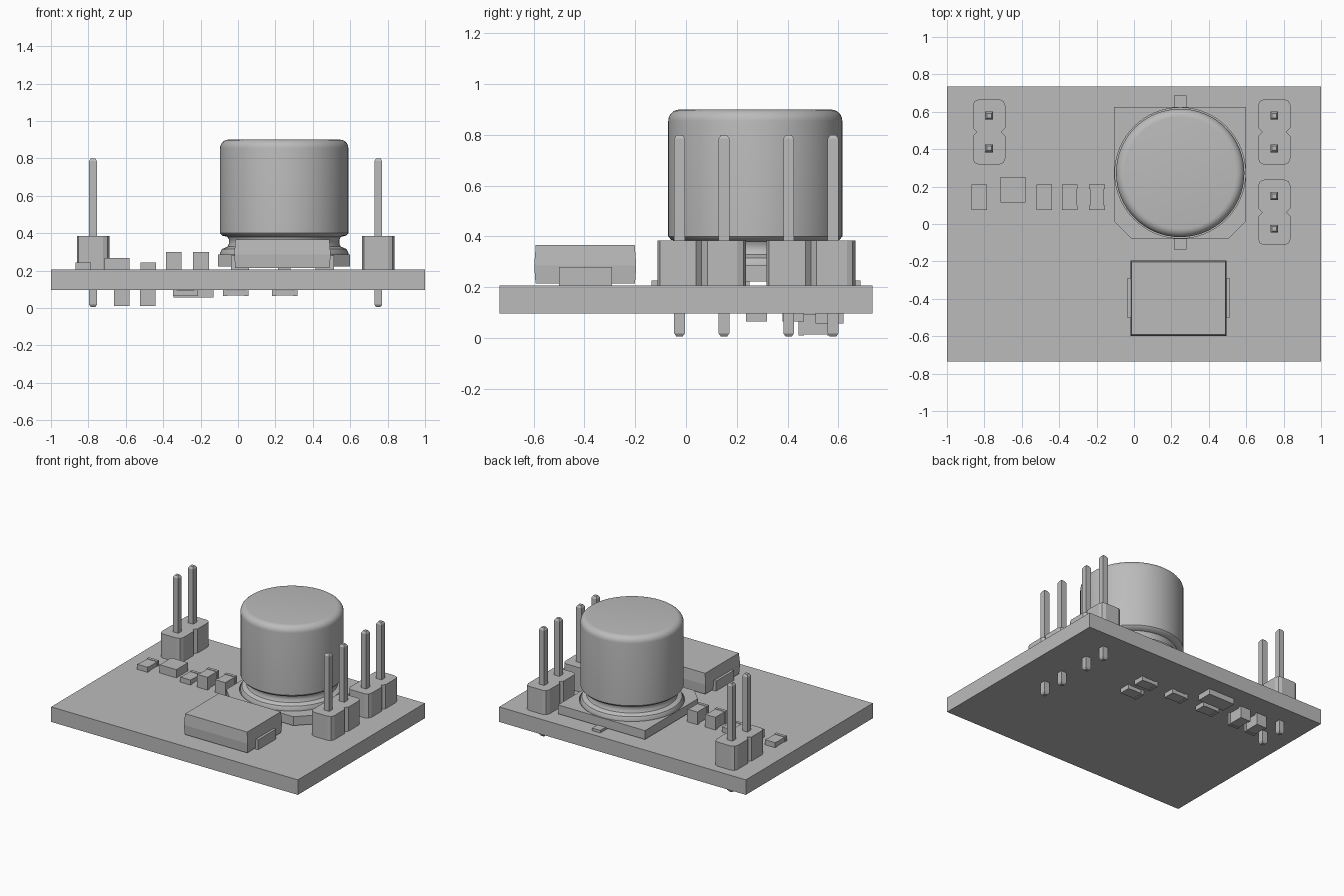
import bpy, bmesh, math

cube = bpy.data.objects.get("Cube")
if cube:
    bpy.data.objects.remove(cube, do_unlink=True)

grey = bpy.data.materials.new("plain_grey")
grey.use_nodes = True
colour = (0.5, 0.5, 0.5, 1)
grey.diffuse_color = colour
grey.node_tree.nodes["Principled BSDF"].inputs["Base Color"].default_value = colour

TOP, UNDER = 0.207, 0.097     # board faces


def finish(name, bm):
    bmesh.ops.recalc_face_normals(bm, faces=bm.faces)
    mesh = bpy.data.meshes.new(name)
    bm.to_mesh(mesh)
    bm.free()
    mesh.materials.append(grey)
    ob = bpy.data.objects.new(name, mesh)
    bpy.context.collection.objects.link(ob)
    return ob


def loft(name, outline, levels):
    """Stack copies of an outline; levels are (z, inset towards the centre)."""
    bm = bmesh.new()
    cx = (min(p[0] for p in outline) + max(p[0] for p in outline)) / 2
    cy = (min(p[1] for p in outline) + max(p[1] for p in outline)) / 2
    rings = []
    for z, inset in levels:
        rings.append([bm.verts.new((x - math.copysign(min(inset, abs(x - cx)), x - cx),
                                    y - math.copysign(min(inset, abs(y - cy)), y - cy), z))
                      for x, y in outline])
    n = len(outline)
    for a, b in zip(rings, rings[1:]):
        for i in range(n):
            j = (i + 1) % n
            bm.faces.new((a[i], a[j], b[j], b[i]))
    bm.faces.new(rings[0][::-1])
    bm.faces.new(rings[-1])
    return finish(name, bm)


def rect(x0, x1, y0, y1):
    return [(x0, y0), (x1, y0), (x1, y1), (x0, y1)]


def box(name, x0, x1, y0, y1, z0, z1):
    return loft(name, rect(x0, x1, y0, y1), [(z0, 0), (z1, 0)])


def lathe(name, profile, cx, cy, steps=64):
    bm = bmesh.new()
    verts = [bm.verts.new((cx + r, cy, z)) for r, z in profile]
    edges = [bm.edges.new(pair) for pair in zip(verts, verts[1:])]
    bmesh.ops.spin(bm, geom=verts + edges, cent=(cx, cy, 0), axis=(0, 0, 1),
                   angle=math.tau, steps=steps)
    bmesh.ops.remove_doubles(bm, verts=bm.verts, dist=0.0005)
    return finish(name, bm)


def chip(name, cx, cy, z0, z1, along_x=False, waist=0.004):
    """Two-terminal chip: a slightly slimmer body between two end caps."""
    half, wide, cap = 0.067, 0.042, 0.022

    def part(label, a0, a1, w, lo, hi):
        if along_x:
            box(label, cx + a0, cx + a1, cy - w, cy + w, lo, hi)
        else:
            box(label, cx - w, cx + w, cy + a0, cy + a1, lo, hi)

    part(name + "_body", -half + cap, half - cap, wide - waist, z0 + 0.003, z1 - 0.003)
    part(name + "_end_a", -half, -half + cap, wide, z0, z1)
    part(name + "_end_b", half - cap, half, wide, z0, z1)


def header(name, cx, cy):
    """Two-pin header with cut corners and a notch between the pins."""
    w, h, c, d = 0.087, 0.175, 0.033, 0.022
    quarter = [(w - d, 0), (w, d), (w, h - c), (w - 0.01, h - 0.01), (w - c, h)]
    right = [(x, -y) for x, y in quarter[:0:-1]] + quarter
    outline = right + [(-x, y) for x, y in right[::-1]]
    loft(name + "_housing", [(cx + x, cy + y) for x, y in outline],
         [(TOP, 0), (0.384, 0)])
    p = 0.021
    for side in (-1, 1):
        y = cy + side * 0.0875
        loft(name + "_pin", rect(cx - p, cx + p, y - p, y + p),
             [(0.005, 0.009), (0.018, 0), (0.785, 0), (0.8, 0.009)])


# Circuit board
box("circuit_board", -1, 1, -0.735, 0.735, UNDER, TOP)

# Pin headers
header("left_upper_header", 0.75, 0.492)
header("left_lower_header", 0.75, 0.062)
header("right_header", -0.775, 0.492)

# Round capacitor: can with rolled shoulder and crimped groove
CX, CY, R = 0.247, 0.273, 0.343
shoulder = [(R - 0.045 + 0.045 * math.cos(a), 0.855 + 0.045 * math.sin(a))
            for a in [math.radians(15 * i) for i in range(7)]]
can_profile = [(0, 0.25), (0.33, 0.25), (R, 0.27), (R, 0.295), (0.333, 0.315),
               (0.303, 0.328), (0.295, 0.345), (0.295, 0.365), (0.303, 0.38),
               (0.332, 0.387), (R, 0.4)] + shoulder + [(0, 0.9)]
can = lathe("capacitor_can", can_profile, CX, CY)
bpy.ops.object.select_all(action="DESELECT")
can.select_set(True)
bpy.context.view_layer.objects.active = can
bpy.ops.object.shade_smooth_by_angle(angle=math.radians(40))

# Capacitor base: plate with two cut corners and raised corner walls
s, cut = 0.353, 0.095
base_outline = [(CX - s + cut, CY - s), (CX + s - cut, CY - s), (CX + s, CY - s + cut),
                (CX + s, CY + s), (CX - s, CY + s), (CX - s, CY - s + cut)]
loft("capacitor_base", base_outline, [(0.222, 0), (0.254, 0)])
walls = loft("capacitor_base_walls", base_outline, [(0.252, 0), (0.287, 0)])
cutter = lathe("wall_cutter", [(0, 0.2), (0.349, 0.2), (0.349, 0.35), (0, 0.35)], CX, CY)
cutter.hide_render = True
cutter.hide_set(True)
hole = walls.modifiers.new("round_seat", "BOOLEAN")
hole.operation = "DIFFERENCE"
hole.object = cutter
bpy.context.view_layer.objects.active = walls
bpy.ops.object.modifier_apply(modifier=hole.name)
bpy.data.objects.remove(cutter, do_unlink=True)

# Capacitor terminals
for y0, y1 in ((-0.136, 0.17), (0.375, 0.687)):
    box("capacitor_terminal", CX - 0.033, CX + 0.033, y0, y1, TOP, 0.226)

# Moulded power diode with drafted sides, and its end tabs
loft("diode_body", rect(-0.02, 0.495, -0.598, -0.196),
     [(0.214, 0.005), (0.285, 0), (0.366, 0.006)])
for x0, x1 in ((-0.038, 0.06), (0.415, 0.513)):
    box("diode_tab", x0, x1, -0.5, -0.292, TOP, 0.28)

# Small parts on the upper face
for x in (-0.828, -0.48):
    chip("resistor", x, 0.143, TOP, 0.244, waist=0.001)
for x in (-0.343, -0.198):
    chip("small_capacitor", x, 0.143, TOP, 0.3)
box("indicator_light", -0.715, -0.58, 0.115, 0.25, TOP, 0.267)

# Small parts on the underside
for x, y in ((0.25, 0.278), (0.25, 0.423), (-0.012, 0.423), (-0.28, 0.423)):
    chip("under_resistor", x, y, 0.064, UNDER, along_x=True, waist=0.001)
for x in (-0.622, -0.482):
    chip("under_capacitor", x, 0.51, 0.01, UNDER)
box("under_chip", -0.345, -0.132, 0.51, 0.62, 0.056, UNDER)
